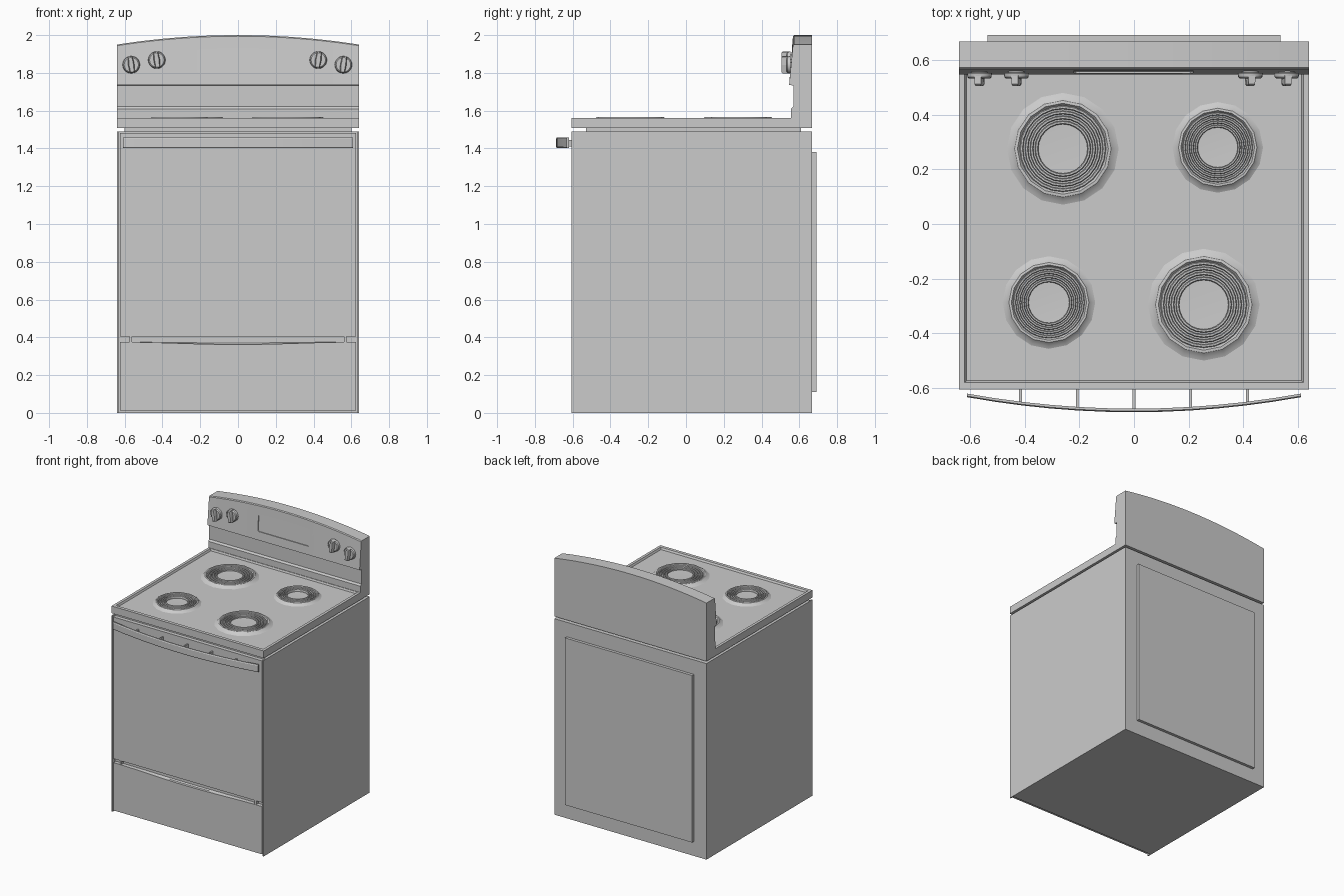
import bpy, bmesh, math
from mathutils import Matrix

if "Cube" in bpy.data.objects:
    bpy.data.objects.remove(bpy.data.objects["Cube"])


def finish(name, bm, smooth=False):
    bmesh.ops.recalc_face_normals(bm, faces=bm.faces[:])
    me = bpy.data.meshes.new(name)
    bm.to_mesh(me)
    bm.free()
    ob = bpy.data.objects.new(name, me)
    bpy.context.collection.objects.link(ob)
    if smooth:
        bpy.ops.object.select_all(action='DESELECT')
        ob.select_set(True)
        bpy.context.view_layer.objects.active = ob
        bpy.ops.object.shade_smooth_by_angle(angle=math.radians(30))
    return ob


def box(name, x0, x1, y0, y1, z0, z1):
    bm = bmesh.new()
    bmesh.ops.create_cube(bm, size=1)
    for v in bm.verts:
        v.co = ((x0 + x1) / 2 + v.co.x * (x1 - x0), (y0 + y1) / 2 + v.co.y * (y1 - y0),
                (z0 + z1) / 2 + v.co.z * (z1 - z0))
    return finish(name, bm)


def loft(name, rings, cap=True, smooth=False):
    bm = bmesh.new()
    vs = [[bm.verts.new(p) for p in r] for r in rings]
    n = len(vs[0])
    for a, b in zip(vs, vs[1:]):
        for i in range(n):
            j = (i + 1) % n
            bm.faces.new((a[i], a[j], b[j], b[i]))
    if cap:
        bm.faces.new(vs[0])
        bm.faces.new(vs[-1])
    return finish(name, bm, smooth)


def lathe(name, prof, cx, cy, n=16):
    rings = [[(cx + r * math.cos(2 * math.pi * i / n), cy + r * math.sin(2 * math.pi * i / n), z)
              for i in range(n)] for r, z in prof]
    return loft(name, rings, smooth=True)


def rect(x, y0, y1, z):
    return [(-x, y0, z), (x, y0, z), (x, y1, z), (-x, y1, z)]


# Cabinet: carcass with side panels running forward around the door
box("cabinet_body", -0.635, 0.635, -0.575, 0.668, 0, 1.49)
for s, side in ((-1, "left"), (1, "right")):
    a, b = sorted((s * 0.631, s * 0.64))
    box(side + "_side_panel", a, b, -0.605, 0.668, 0, 1.49)
box("back_panel", -0.535, 0.535, 0.66, 0.69, 0.11, 1.38)
box("cooktop_neck", -0.6, 0.6, -0.53, 0.61, 1.48, 1.515)

# Oven door
box("oven_door", -0.625, 0.625, -0.604, -0.57, 0.405, 1.482)

# Drawer front with a bowed upper edge and a recessed grip
N = 16
xs = [-0.625 + 1.25 * i / N for i in range(N + 1)]
loft("drawer_front", [[(x, -0.604, 0.012), (x, -0.57, 0.012),
                       (x, -0.57, 0.375), (x, -0.584, 0.375 - 0.013 * math.cos(x * 2.5) ** 2),
                       (x, -0.604, 0.375 - 0.013 * math.cos(x * 2.5) ** 2)] for x in xs], smooth=True)
for s in (-1, 1):
    box("drawer_spacer", s * 0.567 - 0.007, s * 0.567 + 0.007, -0.6, -0.57, 0.37, 0.406)

# Bowed door handle on standoffs


def bow(x):
    return -0.688 + 0.055 * (x / 0.61) ** 2


loft("door_handle", [[(x, bow(x), 1.408), (x, bow(x) + 0.004, 1.402), (x, bow(x) + 0.013, 1.402),
                      (x, bow(x) + 0.013, 1.458), (x, bow(x) + 0.004, 1.458), (x, bow(x), 1.452)]
                     for x in [-0.61 + 1.22 * i / 12 for i in range(13)]], smooth=True)
for x in (-0.415, -0.207, 0, 0.207, 0.415):
    box("handle_post", x - 0.005, x + 0.005, bow(x) + 0.008, -0.6, 1.41, 1.445)

# Cooktop tray with raised rim
loft("cooktop", [rect(0.64, -0.605, 0.558, 1.507), rect(0.64, -0.605, 0.558, 1.562),
                 rect(0.619, -0.58, 0.553, 1.562), rect(0.612, -0.573, 0.548, 1.548)])

# Burners: raised collar, shallow bowl and concentric coils
for cx, cy, r in ((-0.26, 0.275, 0.175), (0.306, 0.28, 0.142), (-0.311, -0.287, 0.145), (0.255, -0.295, 0.175)):
    lathe("burner_collar", [(r * 1.2, 1.546), (r * 1.1, 1.552), (r * 1.01, 1.566), (r * 0.95, 1.567),
                            (r * 0.9, 1.556), (r * 0.5, 1.552)], cx, cy)
    for k in range(4):
        c = r * (0.55 + 0.105 * k)
        w = r * 0.036
        lathe("burner_coil", [(c - w, 1.55), (c - w, 1.562), (c - w * 0.5, 1.566),
                              (c + w * 0.5, 1.566), (c + w, 1.562), (c + w, 1.55)], cx, cy, 24)

# Control backguard with arched top
M = 24
rings = []
for i in range(M + 1):
    x = -0.64 + 1.28 * i / M
    t = 2.0 - 0.05 * (x / 0.64) ** 2
    rings.append([(x, 0.668, 1.507), (x, 0.557, 1.507), (x, 0.557, 1.61), (x, 0.568, 1.623),
                  (x, 0.568, 1.733), (x, 0.546, 1.737), (x, 0.566, t - 0.006),
                  (x, 0.572, t), (x, 0.668, t)])
guard = loft("control_backguard", rings, smooth=True)

# Display recess cut into the backguard
outline = [(-0.212, 1.80), (0.207, 1.80), (0.215, 1.808), (0.215, 1.917), (0.205, 1.925), (0.1, 1.931),
           (0, 1.933), (-0.1, 1.931), (-0.21, 1.925), (-0.22, 1.917), (-0.22, 1.808)]
cutter = loft("display_cutter", [[(x, 0.5, z) for x, z in outline],
                                 [(x, 0.557 + (z - 1.8) * 0.09, z) for x, z in outline]])
cutter.hide_render = True
cutter.hide_set(True)
mod = guard.modifiers.new("display_recess", 'BOOLEAN')
mod.operation = 'DIFFERENCE'
mod.solver = 'EXACT'
mod.object = cutter

# Knobs: round skirt with a tapered grip bar
for x, z, turn in ((-0.565, 1.843, 8), (-0.43, 1.868, 8), (0.425, 1.868, -8), (0.558, 1.843, -8)):
    place = Matrix.Translation((x, 0.557, z)) @ Matrix.Rotation(math.radians(90), 4, 'X')
    knob = lathe("knob_skirt", [(0.03, -0.012), (0.03, 0.004), (0.046, 0.005), (0.044, 0.02), (0.038, 0.026)], 0, 0, 20)
    knob.data.transform(place)
    grip = loft("knob_grip", [[(-w, -l, h), (w, -l, h), (w * 1.3, 0, h), (w, l, h), (-w, l, h), (-w * 1.3, 0, h)]
                              for w, l, h in ((0.013, 0.044, 0.015), (0.012, 0.044, 0.046), (0.009, 0.038, 0.052))])
    grip.data.transform(place @ Matrix.Rotation(math.radians(turn), 4, 'Z'))
